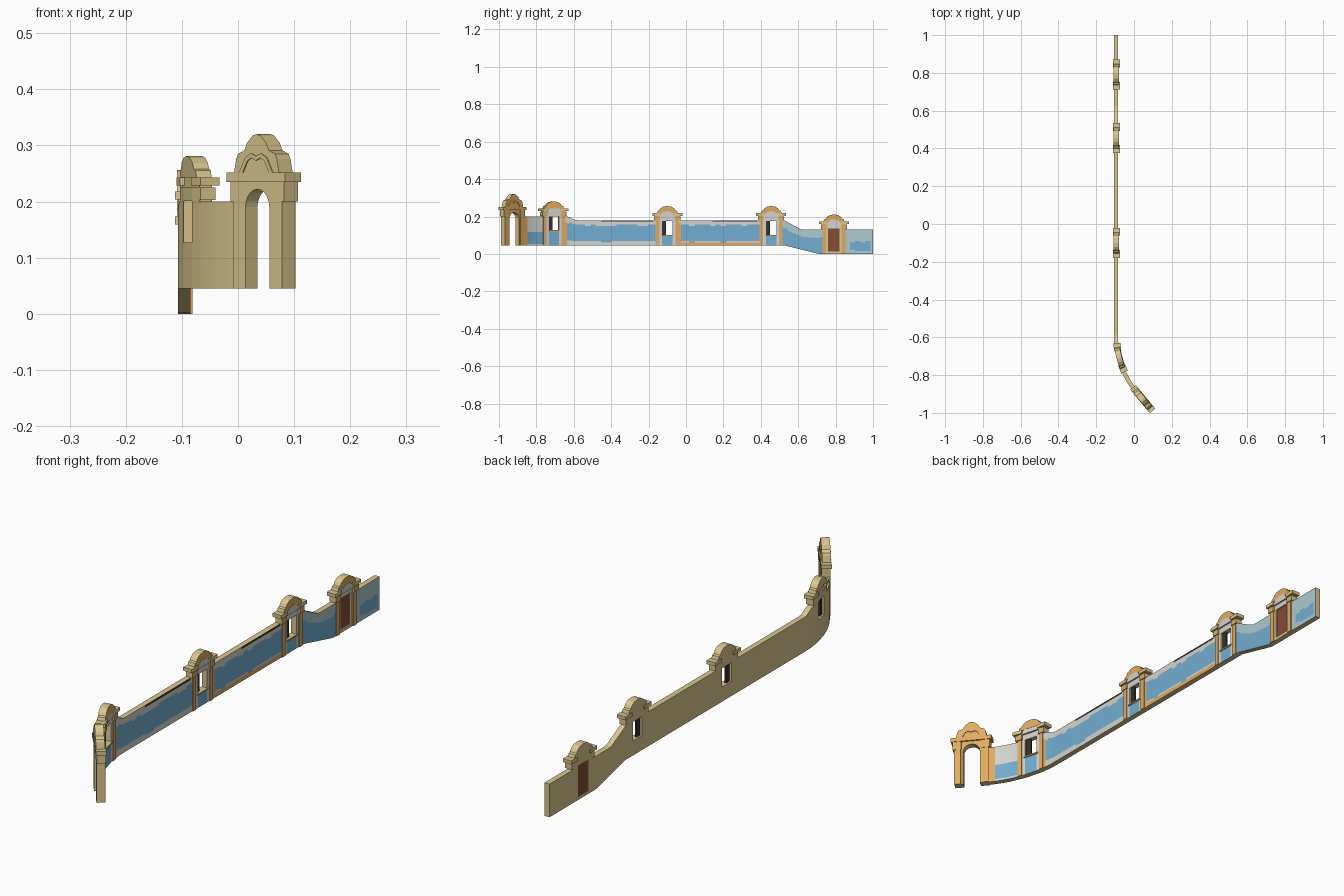
import bpy, bmesh, math, random

if "Cube" in bpy.data.objects:
    bpy.data.objects.remove(bpy.data.objects["Cube"])

random.seed(4)


def lin(c):
    return c / 12.92 if c <= 0.04045 else ((c + 0.055) / 1.055) ** 2.4


def material(name, r, g, b):
    m = bpy.data.materials.new(name)
    m.diffuse_color = (lin(r), lin(g), lin(b), 1)
    m.use_nodes = True
    m.node_tree.nodes["Principled BSDF"].inputs["Base Color"].default_value = m.diffuse_color
    return m


MATS = [material("sandstone", .86, .78, .56), material("orange_plaster", .88, .67, .38),
        material("sky_blue", .45, .68, .82), material("pale_grey", .83, .83, .81),
        material("pale_teal", .68, .79, .81), material("door_brown", .52, .30, .21),
        material("dark_shutter", .22, .20, .18)]
TAN, ORANGE, BLUE, GREY, TEAL, BROWN, DARK = range(7)

# Path of the wall: straight along y, then bending toward +x
BEND, R, TURN, X0 = -0.585, 0.48, 0.70, -0.096


def place(s, d, z):
    """s runs along the wall, d outward to the painted side."""
    a = min(max((BEND - s) / R, 0), TURN)
    rest = max(BEND - s - R * TURN, 0)
    if s > BEND:
        x, y = X0, s
    else:
        x = X0 + R * (1 - math.cos(a)) + rest * math.sin(a)
        y = BEND - R * math.sin(a) - rest * math.cos(a)
    return (x + d * math.cos(a), y + d * math.sin(a), z)


def finish(name, bm):
    bmesh.ops.recalc_face_normals(bm, faces=bm.faces)
    me = bpy.data.meshes.new(name)
    bm.to_mesh(me)
    bm.free()
    for m in MATS:
        me.materials.append(m)
    bpy.context.collection.objects.link(bpy.data.objects.new(name, me))


def prism(name, s, profile, d0, d1, front=TAN, side=TAN, back=TAN):
    """Extrude a (u, z) outline through the wall thickness at path position s."""
    bm = bmesh.new()
    a = [bm.verts.new(place(s + u, d0, z)) for u, z in profile]
    b = [bm.verts.new(place(s + u, d1, z)) for u, z in profile]
    bm.faces.new(a).material_index = back
    bm.faces.new(b).material_index = front
    n = len(a)
    for i in range(n):
        j = (i + 1) % n
        bm.faces.new((a[i], a[j], b[j], b[i])).material_index = side
    finish(name, bm)


def box(name, s, u0, u1, z0, z1, d0, d1, front=TAN, side=TAN, back=TAN):
    prism(name, s, [(u0, z0), (u1, z0), (u1, z1), (u0, z1)], d0, d1, front, side, back)


def mirrored(half, z, k=1):
    """Symmetric outline from its left half, scaled by k."""
    pts = [(u * k, z + h * k) for u, h in half]
    return pts + [(-u, h) for u, h in reversed(pts) if u]


def ramp(s, points):
    for (s0, v0), (s1, v1) in zip(points, points[1:]):
        if s <= s1:
            return v0 + (v1 - v0) * max(0, (s - s0) / (s1 - s0))
    return points[-1][1]


def bottom(s):
    return ramp(s, [(.53, .045), (.71, 0)])


def top(s):
    return ramp(s, [(-.63, .2), (-.59, .18), (.525, .18), (.57, .155), (.62, .13)])


def paint(s, f, wave):
    """Colour of the painted wall side by position s and height fraction f."""
    if s < -.77:
        return ORANGE if s < -.875 else BLUE if .06 < f < .5 + wave else GREY
    if s < .52:
        if f > .94 and (-.45 < s < -.17 or .14 < s < .38):
            return DARK
        if s > -.04 and (f < .12 or (s < -.02 and f < .9)):
            return ORANGE
        if s < -.63 and f < .85:
            return ORANGE
        return BLUE if .16 + wave / 3 < f < .80 + wave else GREY
    if s < .73:
        return BLUE if f < .66 + wave else TEAL
    return BLUE if .88 < s < .98 and .12 - wave < f < .5 + wave else TEAL


# Wall lengths between the gates, painted on the outward side
ROWS = 17
for k, (s0, s1) in enumerate([(-.899, -.771), (-.651, -.16), (-.04, .395), (.515, .732), (.85, 1.0)]):
    bm = bmesh.new()
    n = round((s1 - s0) / .014)
    ss = [s0 + (s1 - s0) * i / n for i in range(n + 1)]
    grid = [[bm.verts.new(place(s, .011, bottom(s) + (top(s) - bottom(s)) * j / ROWS))
             for j in range(ROWS + 1)] for s in ss]
    low = [bm.verts.new(place(s, -.011, bottom(s))) for s in ss]
    high = [bm.verts.new(place(s, -.011, top(s))) for s in ss]
    wave = 0
    for i in range(n):
        if i % 2 == 0:
            wave = random.uniform(-.06, .06)
        g, h = grid[i], grid[i + 1]
        for j in range(ROWS):
            f = bm.faces.new((g[j], h[j], h[j + 1], g[j + 1]))
            f.material_index = paint((ss[i] + ss[i + 1]) / 2, (j + .5) / ROWS, wave)
        bm.faces.new((low[i], low[i + 1], high[i + 1], high[i]))
        bm.faces.new((g[0], h[0], low[i + 1], low[i]))
        bm.faces.new((g[-1], h[-1], high[i + 1], high[i]))
    for i in (0, n):
        bm.faces.new(grid[i] + [high[i], low[i]])
    finish(f"wall_length_{k}", bm)

# Four gate bays: pilasters, opening, cornice and stepped pediment
PED = [(-.056, 0), (-.052, .012), (-.043, .015), (-.036, .026), (-.021, .035), (0, .038)]
TYMP = [(-.040, 0), (-.034, .014), (-.018, .026), (0, .029)]
for k, (s, base, zc, door) in enumerate([(-.711, .045, .225, False), (-.1, .045, .2, False),
                                         (.455, .045, .2, False), (.791, 0, .155, True)]):
    n = f"bay_{k}_"
    w0, w1 = (base + .012, zc - .02) if door else (zc - .098, zc - .024)
    hw = .031 if door else .028
    for t, sgn in (("left", -1), ("right", 1)):
        a, b = sorted((sgn * hw, sgn * .062))
        box(n + t + "_pier", s, a, b, base, zc, -.011, .011, TAN if door else GREY)
        a, b = sorted((sgn * .043, sgn * .062))
        box(n + t + "_pilaster", s, a, b, base, zc, .010, .0145, ORANGE, ORANGE)
        a, b = sorted((sgn * .040, sgn * .070))
        box(n + t + "_capital", s, a, b, zc - .022, zc, -.011, .018, ORANGE)
    box(n + "sill_panel", s, -hw, hw, base, w0, -.011, .011, TAN if door else BLUE)
    box(n + "lintel", s, -hw, hw, w1, zc, -.011, .011, GREY)
    if door:
        box(n + "door", s, -hw, hw, w0, w1, -.009, .006, BROWN, BROWN, BROWN)
    else:
        box(n + "shutter", s, -hw, -hw + .022, w0, w1, -.004, .004, DARK, DARK, DARK)
        box(n + "window_ledge", s, -.034, .034, w0 - .006, w0, .010, .015, ORANGE)
    # cornice on either side of the arched tympanum
    for t, sgn in (("left", -1), ("right", 1)):
        a, b = sorted((sgn * .038, sgn * .080))
        box(n + t + "_cornice", s, a, b, zc + .004, zc + .018, -.016, .021, TAN)
    box(n + "frieze", s, -.066, .066, zc, zc + .018, -.011, .013, ORANGE)
    prism(n + "pediment", s, mirrored(PED, zc + .018), -.013, .016, ORANGE)
    prism(n + "tympanum", s, mirrored(TYMP, zc), .012, .0175, GREY)

# End archway
S = -.965
arch = [(.033 * math.cos(t), .19 + .032 * math.sin(t))
        for t in (math.pi * i / 10 for i in range(11))]
body = [(.033, .045), *arch, (-.033, .045), (-.068, .045), (-.068, .236), (.068, .236), (.068, .045)]
prism("archway_body", S, body, -.014, .014, ORANGE)
for t, sgn in (("left", -1), ("right", 1)):
    a, b = sorted((sgn * .042, sgn * .068))
    box(f"archway_{t}_pilaster", S, a, b, .045, .2, .013, .017, ORANGE, ORANGE)
    a, b = sorted((sgn * .040, sgn * .074))
    box(f"archway_{t}_capital", S, a, b, .2, .236, -.014, .018, ORANGE)
box("archway_cornice", S, -.081, .081, .235, .252, -.018, .02, ORANGE)
GABLE = [(-.062, 0), (-.056, .024), (-.051, .033), (-.034, .039), (-.026, .053), (-.010, .066), (0, .068)]
prism("archway_pediment", S, mirrored(GABLE, .252), -.016, .016, ORANGE)
# raised gable moulding on both sides
ring = [(-.046, 0), (-.030, .026), (-.014, .034), (0, .029), (.014, .034), (.030, .026), (.046, 0),
        (.036, 0), (.024, .020), (.013, .026), (0, .021), (-.013, .026), (-.024, .020), (-.036, 0)]
ring = [(u, .252 + h) for u, h in ring]
prism("archway_front_moulding", S, ring, .015, .019, ORANGE)
prism("archway_back_moulding", S, ring, -.018, -.015)
